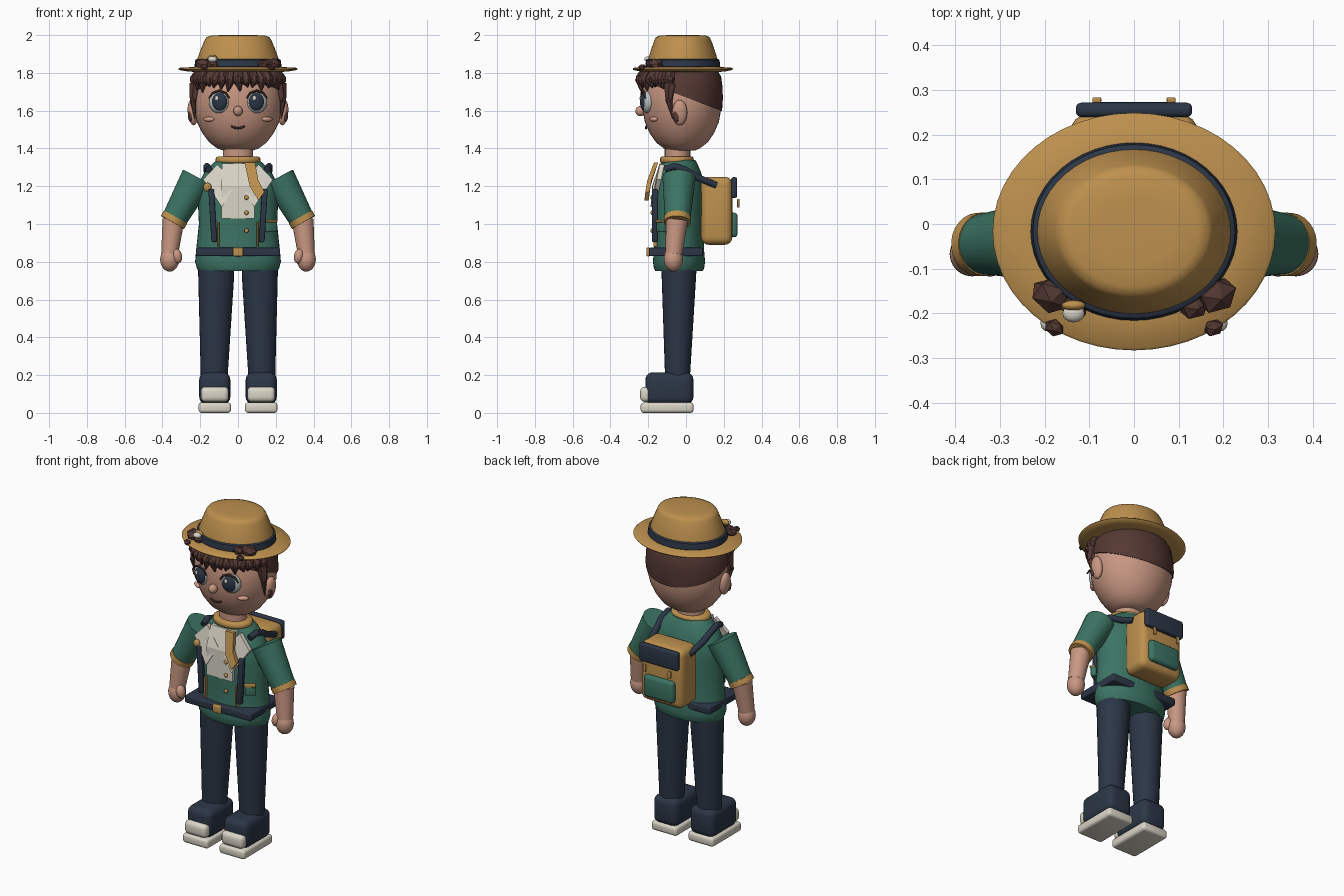
import bpy, bmesh, math, random
from mathutils import Vector, Matrix, Euler

random.seed(4)


def material(name, rgb):
    m = bpy.data.materials.new(name)
    m.diffuse_color = (*rgb, 1)
    return m


GOLD = material("straw_gold", (0.51, 0.28, 0.076))
NAVY = material("navy", (0.025, 0.037, 0.062))
GREEN = material("jacket_green", (0.045, 0.175, 0.125))
SKIN = material("skin", (0.58, 0.31, 0.225))
BROWN = material("hair_brown", (0.089, 0.04, 0.033))
CREAM = material("cream", (0.70, 0.66, 0.57))
BLUSH = material("blush", (0.68, 0.36, 0.27))
EYE = material("eye_grey", (0.48, 0.54, 0.52))


def finish(bm, name, mat, angle=40):
    bmesh.ops.recalc_face_normals(bm, faces=bm.faces)
    me = bpy.data.meshes.new(name)
    bm.to_mesh(me)
    bm.free()
    me.materials.append(mat)
    if angle:
        me.shade_smooth()
        me.set_sharp_from_angle(angle=math.radians(angle))
    ob = bpy.data.objects.new(name, me)
    bpy.context.collection.objects.link(ob)
    return ob


def loft_bm(rings, n=40):
    """Stack of ellipses (cx, cy, z, rx, ry), capped at both ends."""
    bm = bmesh.new()
    loops = []
    for cx, cy, z, rx, ry in rings:
        loops.append([bm.verts.new((cx + rx * math.cos(2 * math.pi * i / n),
                                    cy + ry * math.sin(2 * math.pi * i / n), z)) for i in range(n)])
    for a, b in zip(loops, loops[1:]):
        for i in range(n):
            j = (i + 1) % n
            bm.faces.new((a[i], a[j], b[j], b[i]))
    bm.faces.new(loops[0][::-1])
    bm.faces.new(loops[-1])
    return bm


def loft(name, rings, mat, n=40, angle=40):
    return finish(loft_bm(rings, n), name, mat, angle)


def tube(name, pts, radii, mat, n=20, angle=40):
    """Tapered segments along a path, with balls at inner joints."""
    bm = bmesh.new()
    for i in range(len(pts) - 1):
        a, b = Vector(pts[i]), Vector(pts[i + 1])
        rot = Vector((0, 0, 1)).rotation_difference(b - a).to_matrix().to_4x4()
        bmesh.ops.create_cone(bm, cap_ends=True, segments=n, radius1=radii[i], radius2=radii[i + 1],
                              depth=(b - a).length, matrix=Matrix.Translation((a + b) / 2) @ rot)
        if i:
            bmesh.ops.create_uvsphere(bm, u_segments=n, v_segments=8, radius=radii[i],
                                      matrix=Matrix.Translation(a))
    return finish(bm, name, mat, angle)


def placed(c, size, rot):
    return Matrix.Translation(c) @ Euler(rot).to_matrix().to_4x4() @ Matrix.Diagonal((*size, 1))


def ball(name, c, size, mat, rot=(0, 0, 0), seg=24):
    bm = bmesh.new()
    bmesh.ops.create_uvsphere(bm, u_segments=seg, v_segments=seg // 2 + 2, radius=1, matrix=placed(c, size, rot))
    return finish(bm, name, mat, 60)


def box(name, c, size, mat, bevel=0.01, rot=(0, 0, 0), seg=3):
    bm = bmesh.new()
    bmesh.ops.create_cube(bm, size=1, matrix=placed(c, size, rot))
    bmesh.ops.bevel(bm, geom=bm.edges[:], offset=bevel, segments=seg, affect='EDGES', profile=0.5)
    return finish(bm, name, mat)


def plate(name, pts, thick, mat):
    """Polygon of (x, y, z) points, thickened toward the back."""
    bm = bmesh.new()
    f = bm.faces.new([bm.verts.new(p) for p in pts])
    ext = bmesh.ops.extrude_face_region(bm, geom=[f], use_keep_orig=True)
    bmesh.ops.translate(bm, vec=(0, thick, 0), verts=[v for v in ext["geom"] if isinstance(v, bmesh.types.BMVert)])
    return finish(bm, name, mat, 0)


# Hat
HY = -0.017
loft("hat_brim", [(0, HY, z, rx, rx * 0.84) for z, rx in
                  ((1.803, 0.20), (1.808, 0.27), (1.815, 0.311), (1.821, 0.316), (1.827, 0.31), (1.832, 0.22))], GOLD, 48, 50)
loft("hat_crown", [(0, HY, z, rx, rx * 0.85) for z, rx in
                   ((1.825, 0.225), (1.87, 0.217), (1.93, 0.195), (1.975, 0.176), (1.99, 0.166),
                    (1.997, 0.145), (2.0, 0.09))], GOLD, 48, 50)
loft("hat_band", [(0, HY, z, rx, rx * 0.86) for z, rx in
                  ((1.828, 0.226), (1.834, 0.231), (1.868, 0.226), (1.873, 0.219))], NAVY, 48)
ball("hat_pebble", (-0.135, -0.20, 1.872), (0.025, 0.02, 0.016), CREAM, seg=12)
ball("hat_pin", (-0.135, -0.182, 1.878), (0.027, 0.012, 0.018), GOLD, seg=12)

# Head and face
loft("head", [(0, -0.022, z, rx, ry) for z, rx, ry in
              ((1.388, 0.075, 0.065), (1.40, 0.11, 0.095), (1.43, 0.15, 0.135), (1.48, 0.188, 0.17),
               (1.54, 0.218, 0.196), (1.60, 0.234, 0.207), (1.66, 0.238, 0.21), (1.72, 0.232, 0.206),
               (1.78, 0.21, 0.19), (1.82, 0.18, 0.16))], SKIN, 40, 60)
ball("nose", (0, -0.24, 1.598), (0.025, 0.028, 0.027), SKIN, seg=16)
tube("mouth", [(x, -0.212 + 1.2 * x * x, 1.507 + 9 * x * x) for x in (-0.037, -0.02, 0, 0.02, 0.037)],
     [0.004, 0.006, 0.006, 0.006, 0.004], BROWN, 8)
for s in (-1, 1):
    turn = (0, 0, s * 0.25)
    ball("eye_white", (s * 0.10, -0.205, 1.645), (0.056, 0.03, 0.058), EYE, turn)
    ball("iris", (s * 0.099, -0.222, 1.647), (0.042, 0.02, 0.047), NAVY, turn)
    ball("eye_glint", (s * 0.10 - 0.013, -0.239, 1.665), (0.011, 0.006, 0.013), CREAM, turn, 12)
    tube("upper_lash", [(s * 0.10 + 0.058 * math.cos(t), -0.228 + 0.012 * s * math.cos(t), 1.645 + 0.06 * math.sin(t))
                        for t in (0.35, 0.95, 1.57, 2.19, 2.79)], [0.004, 0.006, 0.007, 0.006, 0.004], BROWN, 8)
    ball("cheek", (s * 0.155, -0.172, 1.555), (0.033, 0.012, 0.013), BLUSH, (0, 0, s * 0.6), 16)
    ball("ear", (s * 0.24, -0.033, 1.59), (0.026, 0.04, 0.068), SKIN, (0, s * 0.1, 0))
    ball("inner_ear", (s * 0.252, -0.05, 1.575), (0.013, 0.02, 0.035), BROWN, seg=12)
    tube("side_lock", [(s * 0.222, -0.085, 1.74), (s * 0.236, -0.09, 1.66), (s * 0.229, -0.07, 1.555)],
         [0.035, 0.02, 0.002], BROWN, 6, 0)

# Hair cap, trimmed by a plane sloping down to the nape
bm = loft_bm([(0, -0.022, z, rx, ry) for z, rx, ry in
              ((1.54, 0.226, 0.204), (1.60, 0.24, 0.213), (1.66, 0.245, 0.217), (1.72, 0.241, 0.216),
               (1.78, 0.228, 0.208), (1.81, 0.21, 0.19))])
cut = bmesh.ops.bisect_plane(bm, geom=bm.verts[:] + bm.edges[:] + bm.faces[:], plane_co=(0, 0.185, 1.60),
                             plane_no=(0, 0.38, 1), clear_inner=True)
bmesh.ops.holes_fill(bm, edges=[e for e in bm.edges if e.is_boundary])
finish(bm, "hair_cap", BROWN)
for i in range(15):
    a = math.radians(-72 + 144 * i / 14)
    sx, cy = math.sin(a), -math.cos(a)
    low = 1.70 + random.uniform(-0.005, 0.03)
    tip = a + random.uniform(-0.06, 0.06)
    tube("fringe_lock", [(0.205 * sx, -0.022 + 0.19 * cy, 1.81), (0.238 * sx, -0.022 + 0.218 * cy, 1.765),
                         (0.238 * math.sin(tip), -0.022 - 0.216 * math.cos(tip), low)],
         [0.028, 0.03, 0.004], BROWN, 7, 0)
for s in (-1, 1):
    for x, y, z, r in ((0.185, -0.16, 1.845, 0.045), (0.135, -0.185, 1.845, 0.032), (0.178, -0.232, 1.83, 0.022)):
        bm = bmesh.new()
        bmesh.ops.create_icosphere(bm, subdivisions=1, radius=r,
                                   matrix=placed((s * x, y, z), (1.1, 0.9, 0.75), (0.4, 0.2, s * 0.5)))
        finish(bm, "brim_tuft", BROWN, 0)

# Torso
loft("neck", [(0, -0.045, 1.30, 0.08, 0.068), (0, -0.045, 1.42, 0.08, 0.068)], SKIN, 28)
loft("jacket", [(0, -0.037, z, rx, ry) for z, rx, ry in
                ((0.75, 0.208, 0.125), (0.765, 0.218, 0.133), (0.80, 0.227, 0.138), (0.86, 0.222, 0.133),
                 (1.0, 0.207, 0.135), (1.13, 0.213, 0.138), (1.21, 0.21, 0.133), (1.27, 0.18, 0.118),
                 (1.32, 0.135, 0.097), (1.34, 0.11, 0.085))], GREEN, 40, 50)
loft("neck_scarf", [(0, -0.048, z, rx, rx * 0.75) for z, rx in
                    ((1.322, 0.112), (1.332, 0.12), (1.352, 0.117), (1.358, 0.105))], GOLD, 32, 60)
box("belt", (0, -0.053, 0.852), (0.445, 0.285, 0.045), NAVY, 0.008)
box("buckle", (0, -0.2, 0.852), (0.055, 0.018, 0.046), GOLD, 0.006)
plate("shirt_front", [(-0.088, -0.178, 1.03), (0.088, -0.178, 1.03), (0.088, -0.178, 1.20), (-0.088, -0.178, 1.20)], 0.03, CREAM)
plate("shirt_top", [(-0.088, -0.178, 1.20), (0.088, -0.178, 1.20), (0.085, -0.14, 1.32), (-0.085, -0.14, 1.32)], 0.03, CREAM)
plate("scarf_tail", [(0.035, -0.17, 1.325), (0.09, -0.17, 1.325), (0.108, -0.205, 1.23), (0.14, -0.215, 1.17),
                     (0.108, -0.22, 1.125), (0.062, -0.21, 1.20)], 0.022, GOLD)
for z in (1.14, 1.06, 0.965):
    ball("button", (0.045, -0.18, z), (0.012, 0.008, 0.012), GOLD, seg=12)
ball("brooch", (-0.162, -0.165, 1.195), (0.022, 0.015, 0.024), GOLD, seg=12)
box("side_pocket", (0.175, -0.13, 0.985), (0.06, 0.03, 0.055), GREEN, 0.006, (0, 0, 0.6))
box("pocket_flap", (0.175, -0.135, 1.015), (0.064, 0.032, 0.012), GOLD, 0.003, (0, 0, 0.6))

for s in (-1, 1):
    plate("lapel", [(s * 0.11, -0.14, 1.315), (s * 0.01, -0.175, 1.215), (s * 0.085, -0.188, 1.09),
                    (s * 0.185, -0.155, 1.235)], 0.025, CREAM)
    box("front_strap", (s * 0.134, -0.165, 1.045), (0.03, 0.03, 0.28), NAVY, 0.006, (0, s * 0.06, 0))
    box("jacket_edge", (s * 0.103, -0.163, 0.945), (0.009, 0.02, 0.13), GOLD, 0.002)
    # Arms
    tube("sleeve", [(s * 0.215, -0.037, 1.245), (s * 0.34, -0.045, 1.02)], [0.088, 0.067], GREEN, 28)
    tube("cuff", [(s * 0.331, -0.045, 1.036), (s * 0.347, -0.046, 1.008)], [0.071, 0.071], GOLD, 28)
    tube("forearm", [(s * 0.342, -0.048, 1.02), (s * 0.362, -0.065, 0.84)], [0.058, 0.045], SKIN, 24)
    ball("hand", (s * 0.362, -0.067, 0.812), (0.05, 0.05, 0.064), SKIN)
    ball("thumb", (s * 0.322, -0.09, 0.83), (0.026, 0.028, 0.04), SKIN, (0, s * 0.2, 0), 16)
    # Legs and shoes
    loft("leg", [(s * 0.115, -0.037, 0.80, 0.097, 0.095), (s * 0.116, -0.038, 0.70, 0.094, 0.09),
                 (s * 0.126, -0.045, 0.19, 0.071, 0.066)], NAVY, 28)
    box("leg_trim", (s * 0.193, -0.05, 0.325), (0.01, 0.012, 0.085), GOLD, 0.002, (0, s * 0.045, 0))
    box("shoe", (s * 0.123, -0.088, 0.13), (0.165, 0.255, 0.17), NAVY, 0.04, seg=4)
    box("sole", (s * 0.123, -0.1, 0.0275), (0.172, 0.28, 0.055), CREAM, 0.016)
    box("toe_cap", (s * 0.123, -0.212, 0.098), (0.148, 0.062, 0.08), CREAM, 0.024)
    # Backpack straps and clips
    tube("shoulder_strap", [(s * 0.155, -0.11, 1.29), (s * 0.165, -0.06, 1.305), (s * 0.165, 0.0, 1.285),
                            (s * 0.155, 0.065, 1.245), (s * 0.135, 0.16, 1.205)], [0.018] * 5, NAVY, 12)
    box("pack_clip", (s * 0.083, 0.277, 1.11), (0.02, 0.012, 0.045), GOLD, 0.003)

# Backpack
box("backpack", (0, 0.163, 1.07), (0.285, 0.165, 0.36), GOLD, 0.04, seg=4)
box("pack_flap", (0, 0.255, 1.193), (0.26, 0.032, 0.11), NAVY, 0.012)
box("pack_pocket", (0, 0.25, 0.995), (0.2, 0.045, 0.13), GREEN, 0.018)
